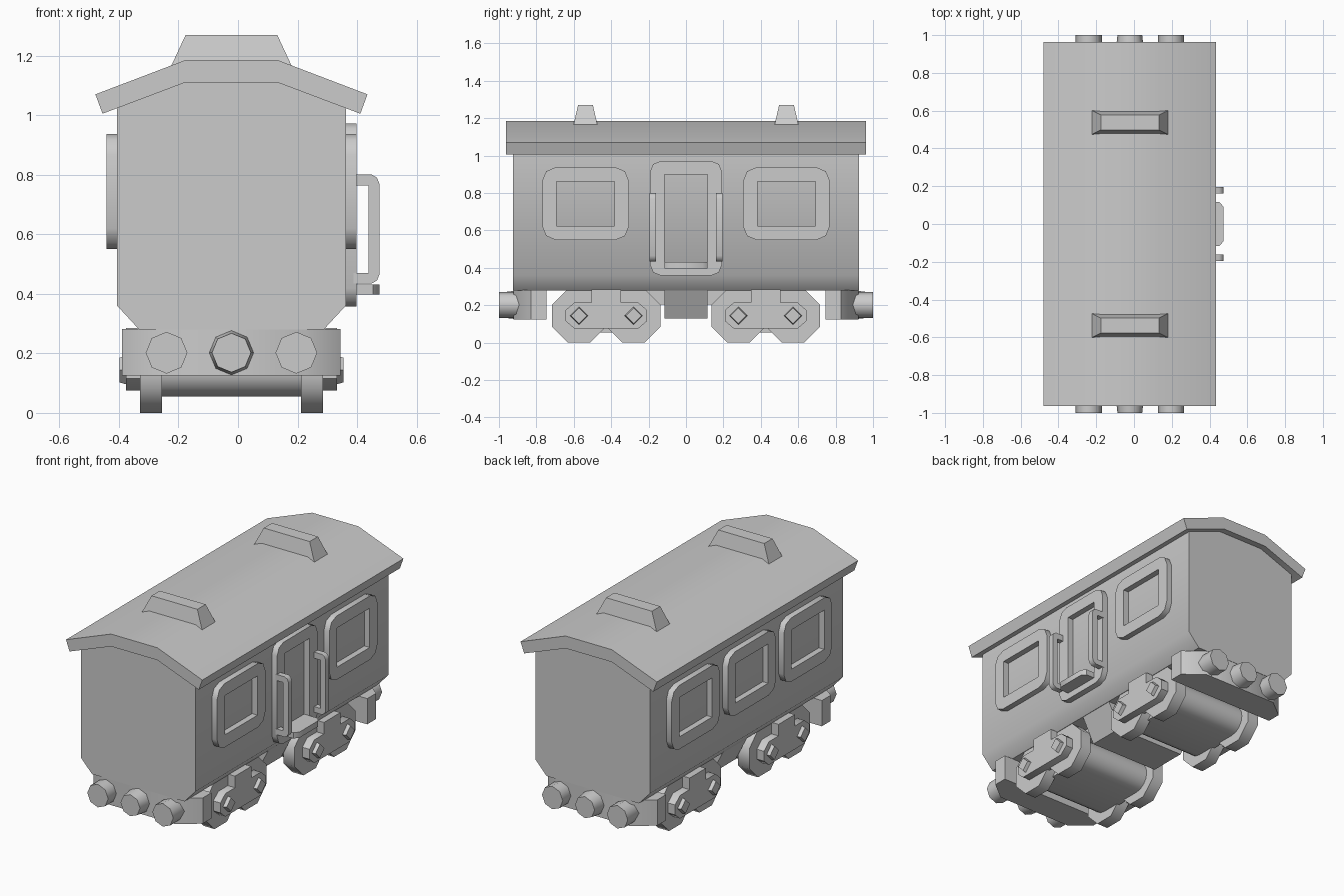
import bpy, bmesh, math

if "Cube" in bpy.data.objects:
    bpy.data.objects.remove(bpy.data.objects["Cube"])

CX = -0.022  # symmetry plane of the carriage


def finish(name, bm):
    bmesh.ops.remove_doubles(bm, verts=bm.verts, dist=1e-5)
    bmesh.ops.recalc_face_normals(bm, faces=bm.faces)
    me = bpy.data.meshes.new(name)
    bm.to_mesh(me)
    bm.free()
    ob = bpy.data.objects.new(name, me)
    bpy.context.collection.objects.link(ob)
    ob.location.x = CX
    bpy.ops.object.select_all(action='DESELECT')
    ob.select_set(True)
    bpy.context.view_layer.objects.active = ob
    bpy.ops.object.shade_smooth_by_angle(angle=math.radians(47))
    return ob


def place(axis, p, d):
    return {'x': (d, p[0], p[1]), 'y': (p[0], d, p[1]), 'z': (p[0], p[1], d)}[axis]


def prism(name, axis, pts, a, b, taper=(1, 1)):
    """Extrude a profile along an axis from a to b; taper scales the b end."""
    bm = bmesh.new()
    cu = sum(p[0] for p in pts) / len(pts)
    cv = sum(p[1] for p in pts) / len(pts)
    end = [(cu + (u - cu) * taper[0], cv + (v - cv) * taper[1]) for u, v in pts]
    A = [bm.verts.new(place(axis, p, a)) for p in pts]
    B = [bm.verts.new(place(axis, p, b)) for p in end]
    bm.faces.new(A)
    bm.faces.new(B)
    for i in range(len(pts)):
        j = (i + 1) % len(pts)
        bm.faces.new((A[i], A[j], B[j], B[i]))
    return finish(name, bm)


def rect(u0, u1, v0, v1, r=0.0, seg=2):
    """Rectangle with rounded corners, seg + 1 points per corner."""
    out = []
    for k, (u, v) in enumerate(((u1 - r, v1 - r), (u0 + r, v1 - r), (u0 + r, v0 + r), (u1 - r, v0 + r))):
        for i in range(seg + 1):
            t = math.pi / 2 * (k + i / seg)
            out.append((u + r * math.cos(t), v + r * math.sin(t)))
    return out


def box(name, x0, x1, y0, y1, z0, z1):
    return prism(name, 'z', [(x0, y0), (x1, y0), (x1, y1), (x0, y1)], z0, z1)


def ngon(u, v, r, n=8, turn=0.0):
    return [(u + r * math.cos(turn + 2 * math.pi * i / n), v + r * math.sin(turn + 2 * math.pi * i / n)) for i in range(n)]


def mirrored(pts):
    return pts + [(-u, v) for u, v in reversed(pts)]


def frame(name, s, outer, inner):
    """Rounded frame with a rectangular opening on side s of the body."""
    bm = bmesh.new()
    x0, x1 = s * 0.375, s * 0.42
    loops = [[bm.verts.new(place('x', p, x)) for p in pts]
             for pts, x in ((outer, x0), (outer, x1), (inner, x1), (inner, x0))]
    n = len(outer)
    for q in range(4):
        L, M = loops[q], loops[(q + 1) % 4]
        for i in range(n):
            j = (i + 1) % n
            bm.faces.new((L[i], L[j], M[j], M[i]))
    return finish(name, bm)


# Body shell with chamfered lower edges
prism("body", 'y', mirrored([(0.31, 0.28), (0.384, 0.36), (0.384, 1.035), (0.155, 1.12)]), -0.924, 0.924)

# Roof and its two vents
prism("roof", 'y', mirrored([(0.155, 1.11), (0.433, 1.005), (0.457, 1.07), (0.155, 1.185)]), -0.963, 0.963)
for s in (1, -1):
    c = s * 0.5375
    prism("roof_vent", 'z', [(-0.205, c - 0.065), (0.205, c - 0.065), (0.205, c + 0.065), (-0.205, c + 0.065)],
          1.16, 1.27, (0.75, 0.61))

# Windows: two on the door side, three on the other
for s, ys in ((1, (-0.537, 0.537)), (-1, (-0.537, 0, 0.537))):
    for y in ys:
        frame("window_frame", s, rect(y - 0.231, y + 0.231, 0.55, 0.937, 0.07),
              rect(y - 0.156, y + 0.156, 0.625, 0.863))

# Door, step and grab handles
frame("door_frame", 1, rect(-0.193, 0.193, 0.358, 0.972, 0.06), rect(-0.116, 0.116, 0.43, 0.9))
prism("door_step", 'z', [(0.38, -0.116), (0.475, -0.116), (0.497, -0.09), (0.497, 0.09), (0.475, 0.116), (0.38, 0.116)],
      0.397, 0.432)
handle = [(0.41, 0.435), (0.472, 0.435), (0.489, 0.445), (0.497, 0.465), (0.497, 0.77), (0.489, 0.79), (0.472, 0.8), (0.41, 0.8),
          (0.41, 0.763), (0.461, 0.763), (0.461, 0.47), (0.41, 0.47)]
for s in (1, -1):
    prism("door_handle", 'y', handle, s * 0.161, s * 0.195)

# Underfloor frame and centre box
box("underfloor_beam", -0.2, 0.2, -0.35, 0.35, 0.205, 0.285)
prism("underfloor_box", 'y', mirrored([(0.23, 0.13), (0.31, 0.285)]), -0.116, 0.116)

for s in (1, -1):
    # End beam with angled corners
    prism("end_beam", 'z', mirrored([(0.25, s * 0.922), (0.367, s * 0.83), (0.367, s * 0.745)]), 0.125, 0.281)
    # Outer buffers and centre coupler
    for x in (-0.218, 0.218):
        prism("buffer", 'y', ngon(x, 0.202, 0.07), s * 0.85, s)
    prism("coupler", 'y', ngon(0, 0.202, 0.077), s * 0.9, s, (0.85, 0.85))

    # Bogie: central block, wheels, side plates and bolts
    c = s * 0.426
    prism("bogie_block", 'x', rect(c - 0.236, c + 0.236, 0.055, 0.235, 0.09, 4), -0.25, 0.25)
    for t in (1, -1):
        plate = [(-0.17, 0.075), (0.17, 0.075), (0.217, 0.115), (0.217, 0.175), (0.17, 0.215),
                 (0.078, 0.215), (0.078, 0.285), (-0.078, 0.285), (-0.078, 0.215),
                 (-0.17, 0.215), (-0.217, 0.175), (-0.217, 0.115)]
        prism("bogie_plate", 'x', [(c + u, v) for u, v in plate], t * 0.29, t * 0.355)
        for w in (-0.146, 0.146):
            prism("wheel", 'x', ngon(c + w, 0.144, 0.144 / math.cos(math.pi / 8), 8, math.pi / 8), t * 0.233, t * 0.307)
            prism("axle_bolt", 'x', ngon(c + w, 0.144, 0.052, 4), t * 0.34, t * 0.376, (0.8, 0.8))
